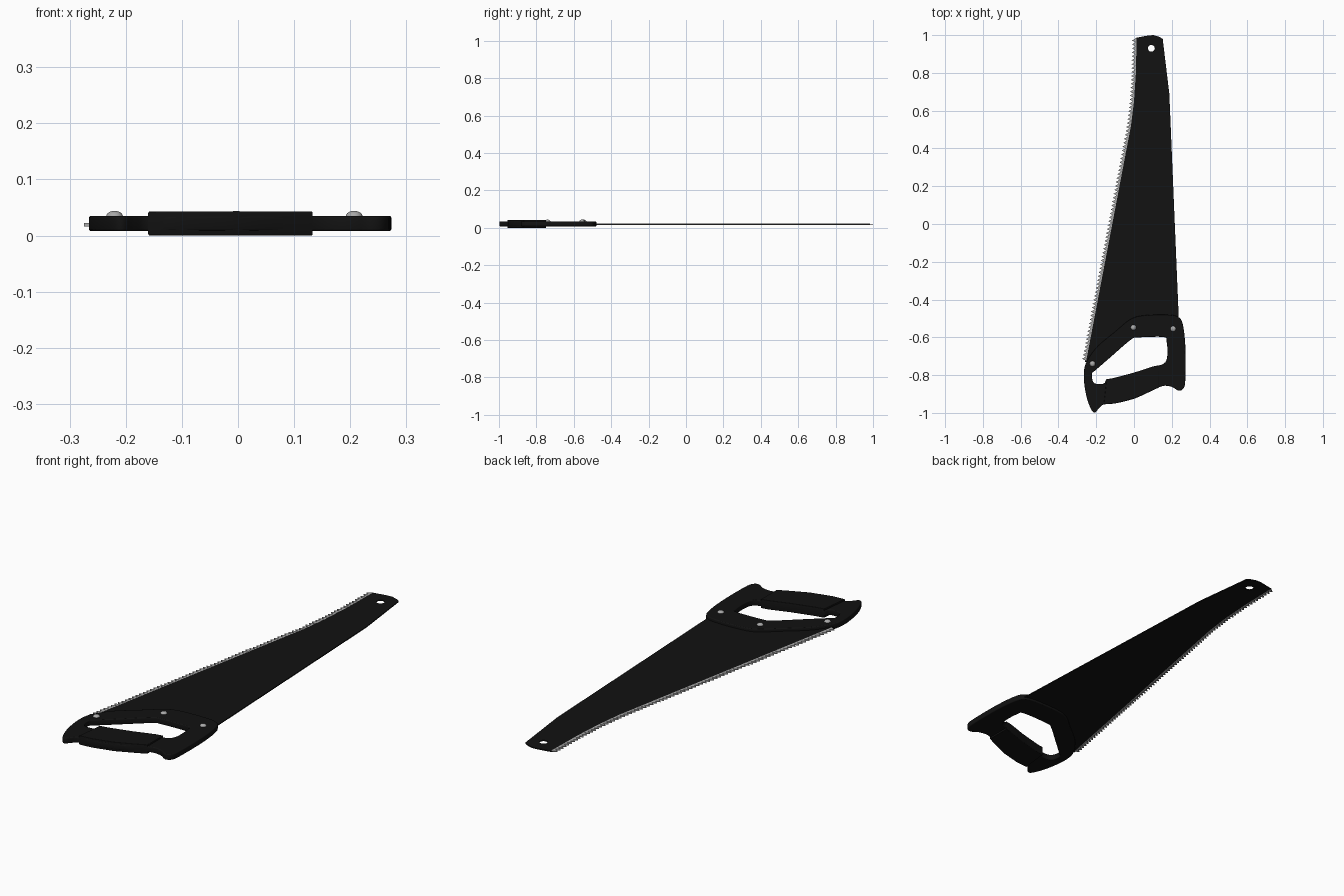
import bpy, math
from mathutils import Vector

if "Cube" in bpy.data.objects:
    bpy.data.objects.remove(bpy.data.objects["Cube"])


def material(name, c):
    m = bpy.data.materials.new(name)
    m.diffuse_color = (c, c, c, 1)
    m.use_nodes = True
    m.node_tree.nodes["Principled BSDF"].inputs["Base Color"].default_value = m.diffuse_color
    return m


black = material("black", 0.006)
steel = material("steel", 0.4)


def smooth_loop(pts, steps=4):
    """Closed Catmull-Rom loop through the points."""
    out, n = [], len(pts)
    p = [Vector(q) for q in pts]
    for i in range(n):
        a, b, c, d = p[i - 1], p[i], p[(i + 1) % n], p[(i + 2) % n]
        for k in range(steps):
            t = k / steps
            out.append(0.5 * (2 * b + (c - a) * t + (2 * a - 5 * b + 4 * c - d) * t * t
                              + (3 * b - a - 3 * c + d) * t ** 3))
    return out


def circle(x, y, r, n=20):
    return [(x + r * math.cos(i * math.tau / n), y + r * math.sin(i * math.tau / n))
            for i in range(n)]


def plate(name, loops, z0, z1, mat, bevel=0.0):
    """Flat outline (with holes) extruded from z0 to z1 with rounded rims."""
    cu = bpy.data.curves.new(name, 'CURVE')
    cu.dimensions, cu.fill_mode = '2D', 'BOTH'
    cu.extrude = (z1 - z0) / 2 - bevel
    cu.bevel_depth, cu.offset, cu.bevel_resolution = bevel, -bevel, 2
    for loop in loops:
        s = cu.splines.new('POLY')
        s.points.add(len(loop) - 1)
        for pt, q in zip(s.points, loop):
            pt.co = (q[0], q[1], 0, 1)
        s.use_cyclic_u = True
    ob = bpy.data.objects.new(name, cu)
    bpy.context.collection.objects.link(ob)
    ob.location.z = (z0 + z1) / 2
    bpy.ops.object.select_all(action='DESELECT')
    ob.select_set(True)
    bpy.context.view_layer.objects.active = ob
    bpy.ops.object.convert(target='MESH')
    ob = bpy.context.object
    ob.data.materials.clear()
    ob.data.materials.append(mat)
    bpy.ops.object.shade_smooth_by_angle(angle=math.radians(35))
    return ob


# Blade with hanging hole; its heel is buried in the handle
edge = [(0.008, 0.985), (0.004, 0.8), (-0.006, 0.65), (-0.022, 0.52), (-0.26, -0.73)]
blade = edge + [(-0.2, -0.74), (0, -0.57), (0.22, -0.55), (0.237, -0.5), (0.187, 0.69),
                (0.152, 0.98), (0.135, 0.99), (0.105, 1.0), (0.075, 0.998)]
plate("blade", [blade, circle(0.092, 0.93, 0.018)], 0.0165, 0.0215, black)


# Saw teeth along the cutting edge
def edge_x(y):
    for (x0, y0), (x1, y1) in zip(edge, edge[1:]):
        if y >= y1 - 1e-6:
            return x0 + (x1 - x0) * (y0 - y) / (y0 - y1)
    return edge[-1][0]


count, top, bottom = 82, 0.983, -0.722
pitch = (top - bottom) / count
teeth = []
for i in range(count):
    y = top - i * pitch
    teeth += [(edge_x(y), y), (edge_x(y - pitch * 0.6) - 0.018, y - pitch * 0.6)]
teeth.append((edge_x(bottom), bottom))
back = [(x + 0.006, y) for x, y in [(edge_x(bottom), bottom)] + edge[-2::-1]]
plate("teeth", [teeth + back], 0.016, 0.022, steel)

# Handle frame with hand opening
outer = [(-0.262, -0.76), (-0.265, -0.83), (-0.25, -0.92), (-0.225, -0.985), (-0.205, -0.997),
         (-0.185, -0.975), (-0.16, -0.955), (-0.1, -0.95), (0, -0.925), (0.08, -0.89),
         (0.15, -0.858), (0.2, -0.862), (0.235, -0.882), (0.262, -0.87), (0.272, -0.82),
         (0.272, -0.65), (0.258, -0.53), (0.23, -0.49), (0.17, -0.48), (0.05, -0.484),
         (-0.02, -0.505), (-0.1, -0.57), (-0.19, -0.645), (-0.24, -0.71)]
inner = [(-0.222, -0.79), (-0.205, -0.775), (-0.13, -0.71), (-0.02, -0.615), (0.02, -0.601),
         (0.155, -0.598), (0.172, -0.62), (0.177, -0.68), (0.17, -0.725), (0.145, -0.745),
         (0.1, -0.755), (0, -0.788), (-0.11, -0.817), (-0.145, -0.822), (-0.16, -0.845),
         (-0.205, -0.845), (-0.22, -0.825)]
plate("handle", [smooth_loop(outer), smooth_loop(inner)], 0.008, 0.035, black, 0.004)

# Thicker grip sleeve
grip = [(-0.16, -0.955), (-0.1, -0.95), (0, -0.925), (0.08, -0.89), (0.133, -0.865),
        (0.133, -0.748), (0.1, -0.754), (0, -0.787), (-0.11, -0.816), (-0.145, -0.822)]
plate("grip", [grip], 0.0, 0.043, black, 0.003)

# Domed rivets on the upper face
for i, (x, y) in enumerate([(-0.22, -0.74), (-0.003, -0.548), (0.207, -0.555)]):
    bpy.ops.mesh.primitive_uv_sphere_add(segments=20, ring_count=10, radius=1,
                                         location=(x, y, 0.034))
    ob = bpy.context.object
    ob.name = f"rivet_{i + 1}"
    ob.scale = (0.015, 0.015, 0.01)
    ob.data.materials.append(steel)
    bpy.ops.object.shade_smooth()
